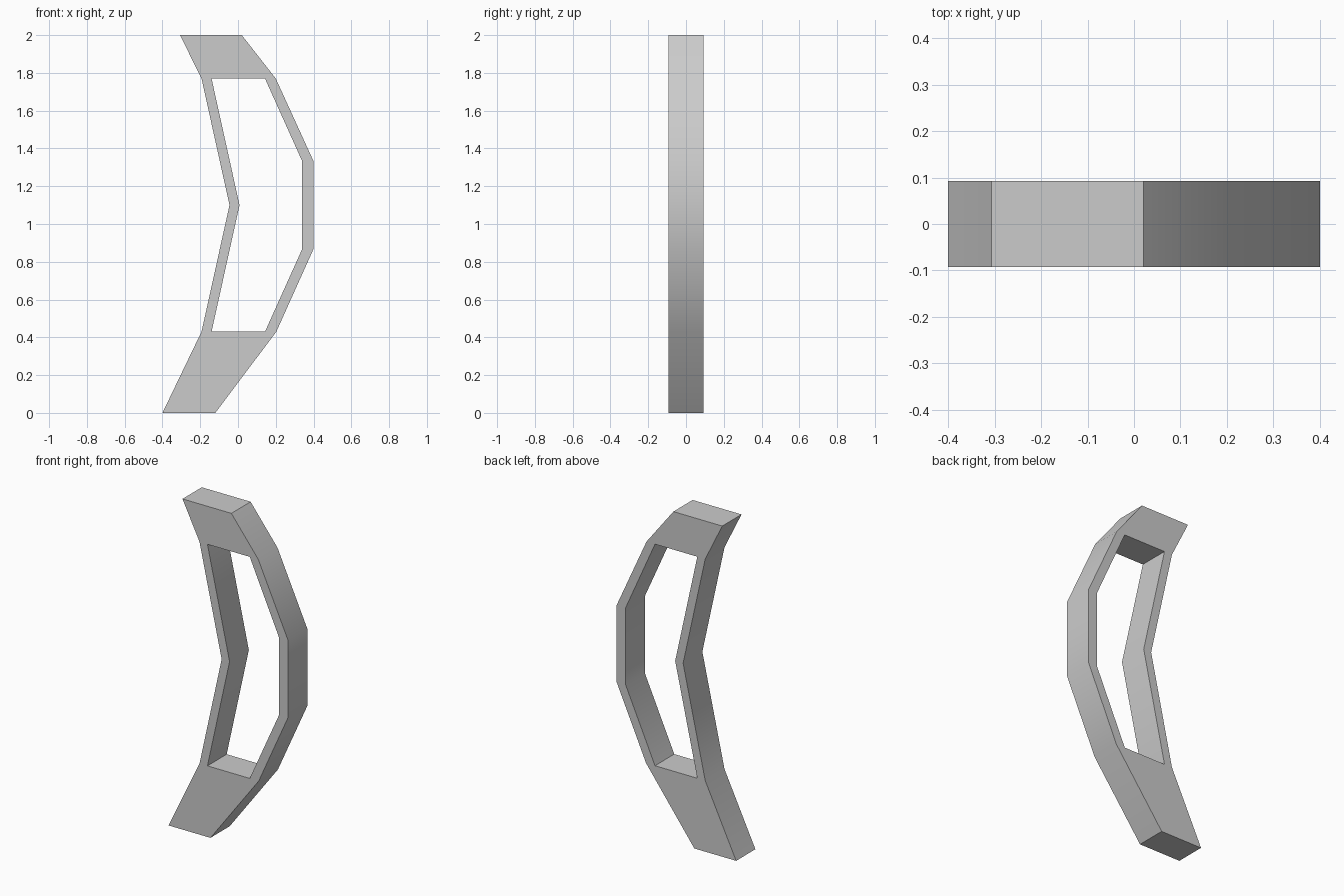
import bpy, bmesh

if "Cube" in bpy.data.objects:
    bpy.data.objects.remove(bpy.data.objects["Cube"], do_unlink=True)

DEPTH = 0.184

# Single plain grey finish
grey = bpy.data.materials.new("plain_grey")
grey.use_nodes = True
colour = (0.6, 0.6, 0.6, 1)
grey.diffuse_color = colour
grey.node_tree.nodes["Principled BSDF"].inputs["Base Color"].default_value = colour

# Side bars as (outer x, inner x, z), from bottom to top
right_bar = [(0.203, 0.143, 0.43), (0.4, 0.34, 0.868), (0.4, 0.34, 1.332), (0.2, 0.143, 1.77)]
left_bar = [(-0.193, -0.14, 0.43), (-0.045, 0.008, 1.1), (-0.193, -0.14, 1.77)]
foot = [(-0.4, 0), (-0.12, 0)]
head = [(0.02, 2), (-0.307, 2)]

bm = bmesh.new()


def vert(x, z):
    return bm.verts.new((x, -DEPTH / 2, z))


def bar(stations):
    """Strip of quads; returns its (outer, inner) vertex pairs."""
    pairs = [(vert(o, z), vert(i, z)) for o, i, z in stations]
    for (a, b), (c, d) in zip(pairs, pairs[1:]):
        bm.faces.new((a, c, d, b))
    return pairs


# Front face: two bars joined by solid end blocks
right, left = bar(right_bar), bar(left_bar)
bm.faces.new([vert(*p) for p in foot] + [*right[0], *reversed(left[0])])
bm.faces.new([vert(*p) for p in head] + [*left[-1], *reversed(right[-1])])
bmesh.ops.recalc_face_normals(bm, faces=bm.faces)

# Give the frame its depth
front = bm.faces[:]
result = bmesh.ops.extrude_face_region(bm, geom=front, use_keep_orig=True)
back = [v for v in result["geom"] if isinstance(v, bmesh.types.BMVert)]
bmesh.ops.translate(bm, verts=back, vec=(0, DEPTH, 0))
bmesh.ops.recalc_face_normals(bm, faces=bm.faces)

mesh = bpy.data.meshes.new("handle_frame")
bm.to_mesh(mesh)
bm.free()
mesh.materials.append(grey)
frame = bpy.data.objects.new("handle_frame", mesh)
bpy.context.collection.objects.link(frame)

# Soft shading along the gentle bends, crisp rims
bpy.context.view_layer.objects.active = frame
frame.select_set(True)
bpy.ops.object.shade_smooth_by_angle(angle=0.52)
